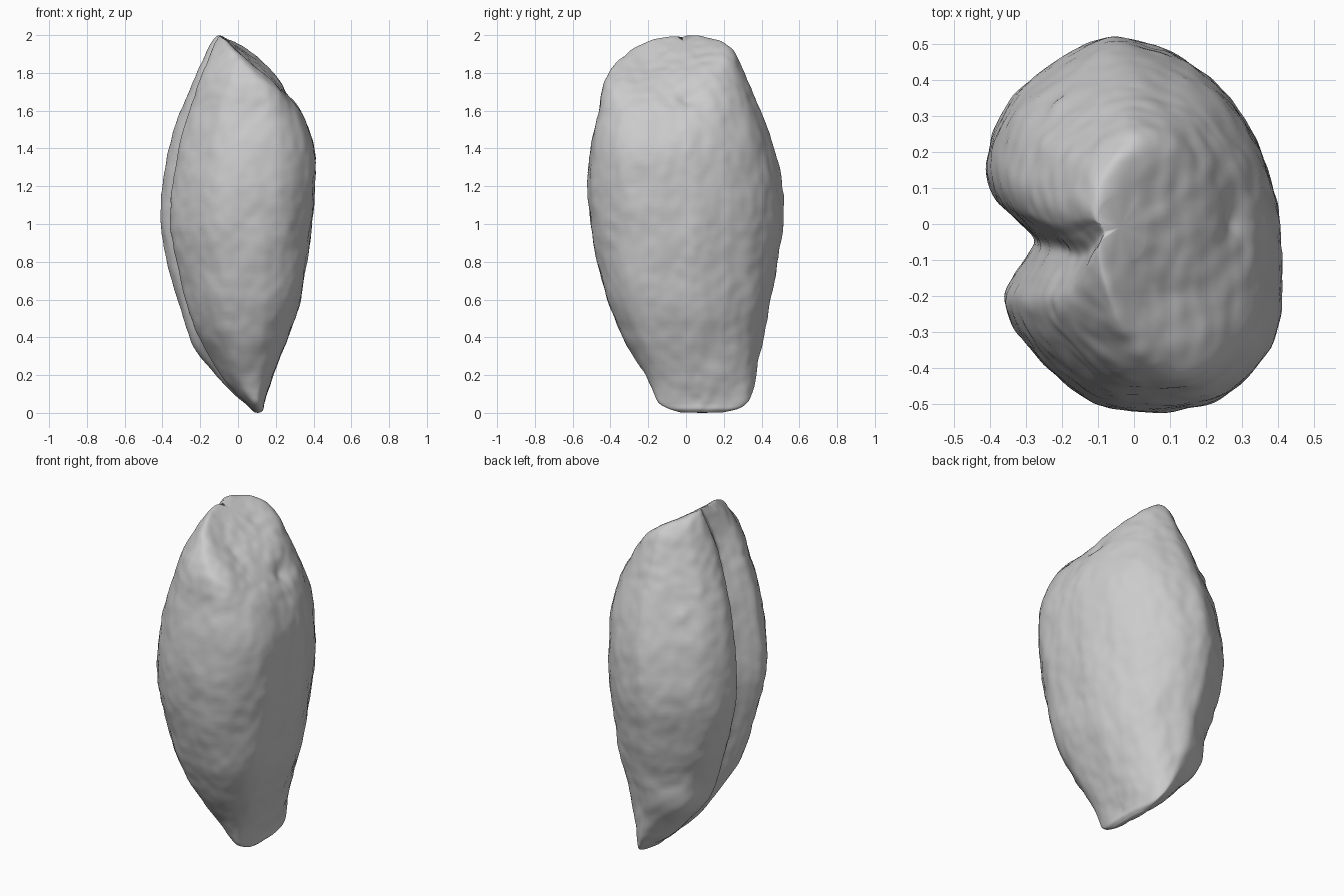
import bpy
import bmesh
from mathutils import Vector, noise

default_cube = bpy.data.objects.get("Cube")
if default_cube:
    bpy.data.objects.remove(default_cube, do_unlink=True)

SECTION_STEPS = 8
HEIGHT_STEPS = 8

# Widest cross-section, anticlockwise, with the lengthwise groove at low x
section = [
    (.41, -.05), (.405, .04), (.38, .14), (.33, .26), (.25, .38), (.15, .46),
    (.02, .51), (-.07, .52), (-.16, .485), (-.27, .41), (-.36, .32),
    (-.41, .18), (-.39, .08), (-.33, .02), (-.275, -.04), (-.29, -.09),
    (-.33, -.15), (-.355, -.22), (-.31, -.32), (-.21, -.43), (-.1, -.5),
    (.05, -.52), (.2, -.5), (.32, -.42), (.39, -.31), (.41, -.18),
]

# Extents of the body before the top is bevelled: z, x low, x high, y low, y high
extents = [
    (.003, .09, .12, -.03, .2), (.02, .07, .135, -.09, .27),
    (.05, .04, .14, -.14, .315), (.1, -.02, .155, -.17, .345),
    (.2, -.11, .19, -.215, .37), (.4, -.24, .265, -.335, .4),
    (.6, -.32, .33, -.42, .45), (.8, -.375, .365, -.47, .485),
    (1, -.41, .39, -.505, .515), (1.2, -.4, .405, -.52, .505),
    (1.4, -.365, .405, -.505, .465), (1.6, -.3, .35, -.465, .395),
    (1.7, -.26, .305, -.45, .355), (1.8, -.215, .26, -.41, .31),
    (1.9, -.17, .2, -.325, .265), (1.95, -.145, .15, -.255, .22),
    (1.985, -.12, .1, -.18, .16), (1.995, -.1, .03, -.1, .08),
]


def spline(points, steps, closed):
    """Smooth curve through points of any dimension."""
    count = len(points)

    def pick(i):
        return points[i % count] if closed else points[max(0, min(i, count - 1))]

    result = []
    for i in range(count if closed else count - 1):
        quad = [pick(i + k) for k in (-1, 0, 1, 2)]
        for s in range(steps):
            t = s / steps
            result.append([
                b + t / 2 * (c - a + t * (2*a - 5*b + 4*c - d + t * (3*(b - c) + d - a)))
                for a, b, c, d in zip(*quad)])
    if not closed:
        result.append(list(points[-1]))
    return result


def fraction(value, values):
    return (value - min(values)) / (max(values) - min(values))


def bevel_top(point):
    """Press the top softly onto a slope that falls towards high x, rounder at the back."""
    run = max(0, point.x + .1)
    back = max(0, min(1, (point.y + .2) / .45))
    slope = 1.998 - run * (.87 - back * (.72 - 1.6 * run))
    blend = .01 + .35 * run
    overlap = max(0, blend - abs(point.z - slope))
    point.z = min(point.z, slope) - overlap ** 2 / (4 * blend)
    return point


# Dents and bumps: centre, radius, height
marks = [
    (Vector((.27, .01, 1.66)), .06, -.03),
    (Vector((-.22, .34, 1.52)), .035, .018),
    (Vector((-.25, .32, 1.36)), .03, .014),
    (Vector((-.2, .1, .34)), .11, .025),
    (Vector((-.16, .31, .36)), .13, .045),
    (Vector((-.15, -.44, .72)), .05, -.012),
]


def weathered(point, axis):
    """Roughen the surface slightly, pushing away from the middle."""
    outward = (point - axis).normalized()
    push = .008 * noise.noise(Vector((point.x * 8, point.y * 8, point.z * 5)))
    push += .005 * noise.noise(point * 17)
    for centre, radius, height in marks:
        push += height * 2.718 ** (-((point - centre).length / radius) ** 2)
    return point + outward * push


# Loft the stone through its cross-sections
xs = [p[0] for p in section]
ys = [p[1] for p in section]
outline = [(fraction(x, xs), fraction(y, ys))
           for x, y in spline(section, SECTION_STEPS, True)]
bm = bmesh.new()
rings = []
for z, x0, x1, y0, y1 in spline(extents, HEIGHT_STEPS, False):
    axis = Vector(((x0 + x1) / 2, (y0 + y1) / 2, min(z, 1.5)))
    rings.append([
        bm.verts.new(weathered(
            bevel_top(Vector((x0 + u * (x1 - x0), y0 + v * (y1 - y0), z))), axis))
        for u, v in outline])

for low, high in zip(rings, rings[1:]):
    for i in range(len(outline)):
        j = (i + 1) % len(outline)
        bm.faces.new((low[i], low[j], high[j], high[i]))

# Close both tips
for ring, z in ((rings[0], 0), (rings[-1], 2)):
    middle = sum((v.co for v in ring), Vector()) / len(ring)
    middle.z = z
    tip = bm.verts.new(bevel_top(middle))
    for i in range(len(ring)):
        bm.faces.new((ring[i - 1], ring[i], tip))
bmesh.ops.recalc_face_normals(bm, faces=bm.faces)

mesh = bpy.data.meshes.new("fruit_stone")
bm.to_mesh(mesh)
bm.free()
stone = bpy.data.objects.new("fruit_stone", mesh)
bpy.context.collection.objects.link(stone)

# Plain grey
grey = bpy.data.materials.new("plain_grey")
grey.use_nodes = True
colour = (.6, .6, .6, 1)
grey.diffuse_color = colour
grey.node_tree.nodes["Principled BSDF"].inputs["Base Color"].default_value = colour
mesh.materials.append(grey)

bpy.context.view_layer.objects.active = stone
stone.select_set(True)
bpy.ops.object.shade_smooth()
